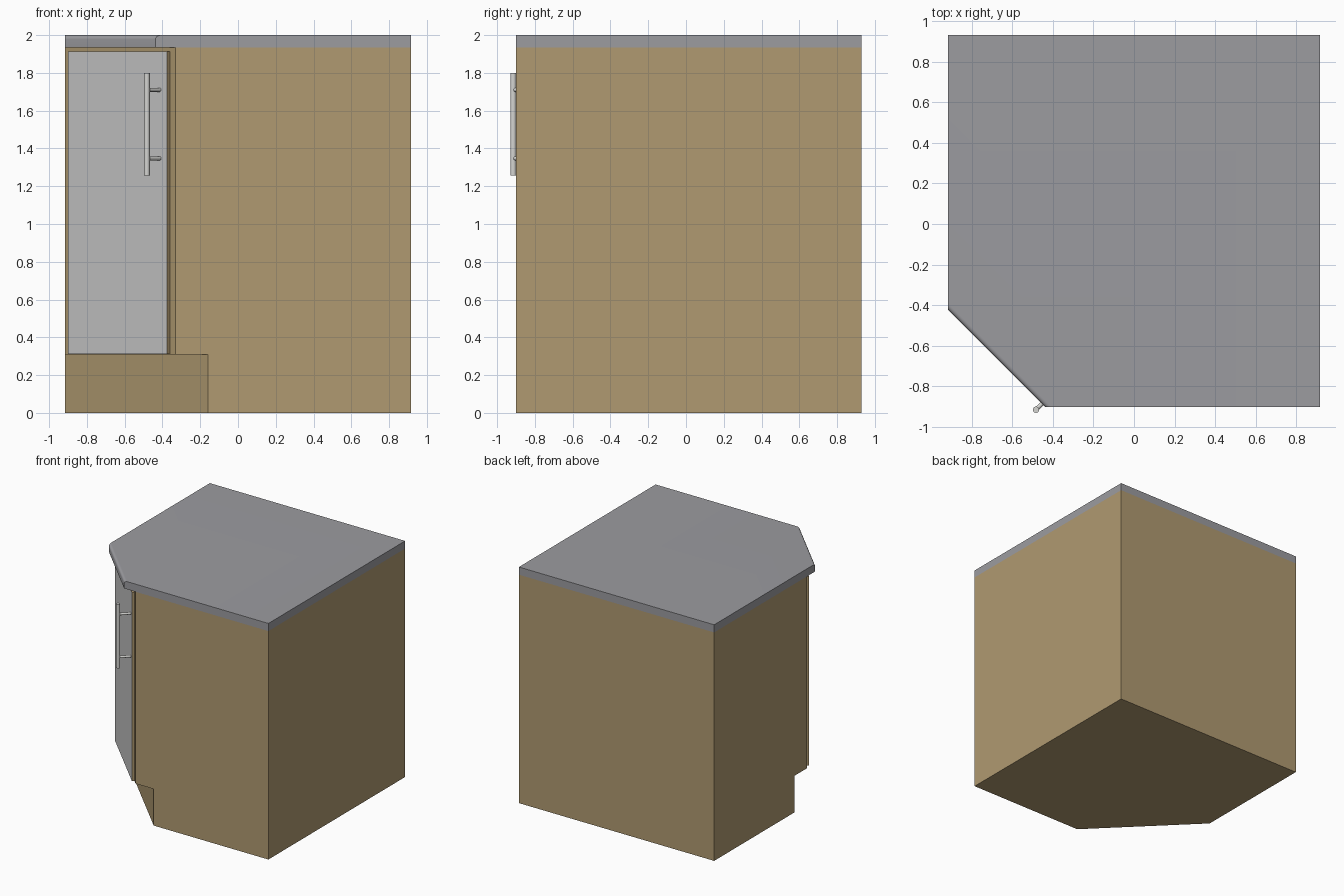
import bpy, bmesh, math
from mathutils import Vector, Matrix

if "Cube" in bpy.data.objects:
    bpy.data.objects.remove(bpy.data.objects["Cube"])


def material(name, rgb):
    m = bpy.data.materials.new(name)
    m.diffuse_color = (*rgb, 1)
    m.use_nodes = True
    m.node_tree.nodes["Principled BSDF"].inputs["Base Color"].default_value = m.diffuse_color
    return m


WOOD = material("wood", (0.434, 0.323, 0.165))
STONE = material("grey worktop", (0.332, 0.332, 0.352))
PANEL = material("light grey panel", (0.60, 0.60, 0.60))
METAL = material("brushed metal", (0.66, 0.66, 0.64))

L, R, F, B = -0.915, 0.915, -0.90, 0.93  # outer footprint


def footprint(s):
    """Square footprint with the front left corner cut along x + y = s."""
    return [(L, s - L), (s - F, F), (R, F), (R, B), (L, B)]


def finish(name, bm, *mats):
    bmesh.ops.recalc_face_normals(bm, faces=bm.faces)
    me = bpy.data.meshes.new(name)
    bm.to_mesh(me)
    bm.free()
    for m in mats:
        me.materials.append(m)
    ob = bpy.data.objects.new(name, me)
    bpy.context.collection.objects.link(ob)
    return ob


def prism(bm, pts, z0, z1):
    base = bm.faces.new([bm.verts.new((x, y, z0)) for x, y in pts])
    top = bmesh.ops.extrude_face_region(bm, geom=[base], use_keep_orig=True)["geom"]
    verts = [g for g in top if isinstance(g, bmesh.types.BMVert)]
    bmesh.ops.translate(bm, verts=verts, vec=(0, 0, z1 - z0))


def smooth(ob):
    bpy.ops.object.select_all(action='DESELECT')
    ob.select_set(True)
    bpy.context.view_layer.objects.active = ob
    bpy.ops.object.shade_smooth_by_angle(angle=math.radians(35))


# Recessed plinth and cabinet body
for name, s, z0, z1 in (("plinth", -1.06, 0, 0.31), ("cabinet_body", -1.23, 0.31, 1.935)):
    bm = bmesh.new()
    prism(bm, footprint(s), z0, z1)
    finish(name, bm, WOOD)

# Worktop with rounded upper edge along the diagonal
bm = bmesh.new()
prism(bm, footprint(-1.337), 1.935, 2.0)
edge = [e for e in bm.edges if all(v.co.z > 1.99 and v.co.x + v.co.y < -1.3 for v in e.verts)]
bmesh.ops.bevel(bm, geom=edge, offset=0.022, segments=5, profile=0.5, affect='EDGES')
smooth(finish("worktop", bm, STONE))

# Diagonal door: grey front, wooden edges
out = Vector((-1, -1, 0)).normalized()
bm = bmesh.new()
back = [(-0.885, -0.345), (-0.36, -0.87)]
t = out.x * 0.021
prism(bm, back + [(x + t, y + t) for x, y in reversed(back)], 0.313, 1.912)
bmesh.ops.recalc_face_normals(bm, faces=bm.faces)
for f in bm.faces:
    f.material_index = 1 if f.normal.dot(out) > 0.9 else 0
finish("door", bm, WOOD, PANEL)


def rod(name, a, b, radius):
    a, b = Vector(a), Vector(b)
    d = b - a
    bm = bmesh.new()
    rot = d.to_track_quat('Z', 'Y').to_matrix().to_4x4()
    bmesh.ops.create_cone(bm, cap_ends=True, segments=16, radius1=radius, radius2=radius,
                          depth=d.length, matrix=Matrix.Translation((a + b) / 2) @ rot)
    smooth(finish(name, bm, METAL))


# Handle bar and its two posts
hx, hy = -0.4825, -0.9145
rod("handle_bar", (hx, hy, 1.257), (hx, hy, 1.80), 0.0155)
for i, z in enumerate((1.347, 1.71)):
    rod(f"handle_post_{i + 1}", (hx, hy, z), (hx + 0.07, hy + 0.07, z), 0.01)
